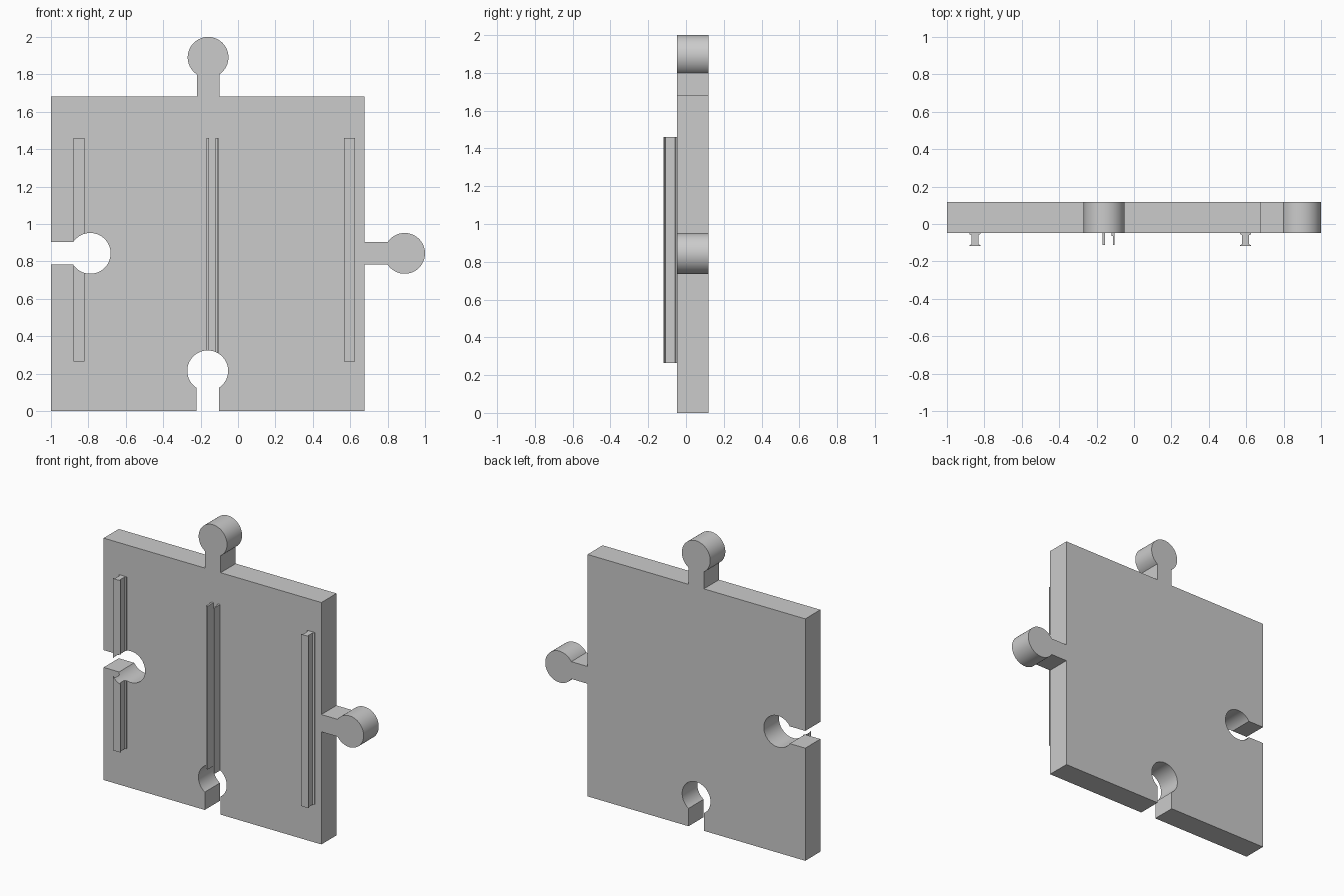
import bpy, bmesh
from math import sin, cos, asin, pi
from mathutils import Vector

if "Cube" in bpy.data.objects:
    bpy.data.objects.remove(bpy.data.objects["Cube"])

FRONT, BACK, TIP = -0.048, 0.118, -0.118
RADIUS, NECK = 0.109, 0.06


def knob(mid, along, h, segs=56):
    """Neck and round head on an edge; h > 0 is a tab, h < 0 a socket."""
    m, d = Vector(mid), Vector(along)
    n = Vector((d.y, -d.x))
    s = 1 if h > 0 else -1
    a = asin(NECK / RADIUS)
    pts = [m - d * NECK]
    for i in range(segs + 1):
        t = a + (2 * pi - 2 * a) * i / segs
        pts.append(m - d * RADIUS * sin(t) + n * (h - s * RADIUS * cos(t)))
    return pts + [m + d * NECK]


def prism(name, points, offset):
    """Extrude a closed 3D outline by an offset vector."""
    bm = bmesh.new()
    face = bm.faces.new([bm.verts.new(p) for p in points])
    ext = bmesh.ops.extrude_face_region(bm, geom=[face], use_keep_orig=True)
    verts = [v for v in ext["geom"] if isinstance(v, bmesh.types.BMVert)]
    bmesh.ops.translate(bm, verts=verts, vec=offset)
    bmesh.ops.recalc_face_normals(bm, faces=bm.faces[:])
    mesh = bpy.data.meshes.new(name)
    bm.to_mesh(mesh)
    bm.free()
    ob = bpy.data.objects.new(name, mesh)
    bpy.context.collection.objects.link(ob)
    return ob


def plate(name, outline, y0, y1):
    return prism(name, [(p[0], y0, p[1]) for p in outline], (0, y1 - y0, 0))


def rail(name, profile):
    return prism(name, [(x, y, 0.265) for x, y in profile], (0, 0, 1.195))


def select(ob):
    bpy.ops.object.select_all(action='DESELECT')
    ob.select_set(True)
    bpy.context.view_layer.objects.active = ob


def cut(ob, cutter):
    mod = ob.modifiers.new("socket_cut", 'BOOLEAN')
    mod.operation = 'DIFFERENCE'
    mod.solver = 'EXACT'
    mod.object = cutter
    select(ob)
    bpy.ops.object.modifier_apply(modifier=mod.name)


# Jigsaw plate: two tabs and two sockets in one outline
bottom = knob((-0.162, 0), (1, 0), -0.215)
right = knob((0.675, 0.843), (0, 1), 0.216)
top = knob((-0.16, 1.682), (-1, 0), 0.209)
left = knob((-1, 0.843), (0, -1), -0.21)
outline = ([(-1, 0)] + bottom + [(0.675, 0)] + right
           + [(0.675, 1.682)] + top + [(-1, 1.682)] + left)
board = plate("jigsaw_plate", outline, FRONT, BACK)

# I-section side rails
half = [(0.029, FRONT), (0.029, FRONT - 0.006), (0.019, FRONT - 0.011),
        (0.019, TIP + 0.009), (0.029, TIP + 0.005), (0.029, TIP)]
section = half + [(-x, y) for x, y in reversed(half)]
left_rail, right_rail = [
    rail(name, [(cx + x, y) for x, y in section])
    for name, cx in (("left_rail", -0.851), ("right_rail", 0.597))]

# Thin centre ribs, the second one stepped
rib_a = rail("centre_rib_left", [(-0.168, FRONT), (-0.154, FRONT),
                                 (-0.154, -0.113), (-0.168, -0.113)])
rib_b = rail("centre_rib_right", [(-0.119, FRONT), (-0.103, FRONT),
                                  (-0.103, -0.113), (-0.113, -0.113),
                                  (-0.113, -0.063), (-0.119, -0.063)])

# Sockets also cut through the rails on the front
for shape, targets in ((left, [left_rail]), (bottom, [rib_a, rib_b])):
    cutter = plate("socket_cutter", shape, -0.3, 0.3)
    cutter.hide_render = True
    for ob in targets:
        cut(ob, cutter)
    bpy.data.objects.remove(cutter)

for ob in (board, left_rail, rib_a, rib_b):
    select(ob)
    bpy.ops.object.shade_smooth_by_angle()
